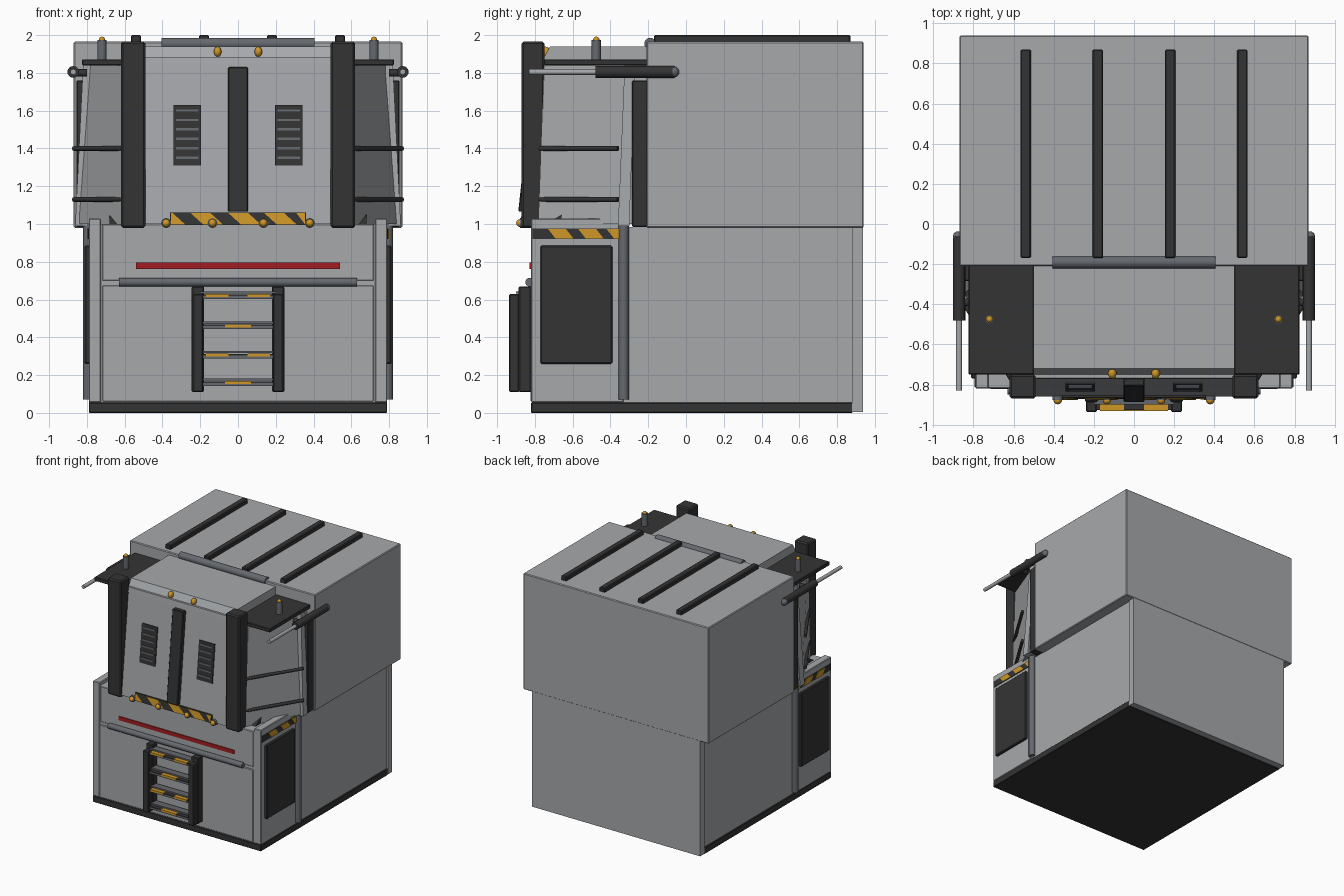
import bpy, bmesh, math
from mathutils import Vector

if "Cube" in bpy.data.objects:
    bpy.data.objects.remove(bpy.data.objects["Cube"])


def mat(name, rgb):
    m = bpy.data.materials.new(name)
    m.diffuse_color = (*rgb, 1)
    m.use_nodes = True
    m.node_tree.nodes["Principled BSDF"].inputs["Base Color"].default_value = m.diffuse_color
    return m


GREY = mat("light_grey_paint", (0.38, 0.395, 0.41))
DARK = mat("black_trim", (0.034, 0.034, 0.034))
STEEL = mat("dark_steel", (0.13, 0.14, 0.155))
AMBER = mat("amber", (0.62, 0.31, 0.02))
RED = mat("red", (0.36, 0.012, 0.015))


def finish(name, bm, m, bevel=0, smooth=False):
    bmesh.ops.recalc_face_normals(bm, faces=bm.faces)
    me = bpy.data.meshes.new(name)
    bm.to_mesh(me)
    bm.free()
    me.materials.append(m)
    o = bpy.data.objects.new(name, me)
    bpy.context.collection.objects.link(o)
    if bevel:
        b = o.modifiers.new("bevel", 'BEVEL')
        b.width, b.segments = bevel, 1
    if smooth:
        bpy.ops.object.select_all(action='DESELECT')
        o.select_set(True)
        bpy.context.view_layer.objects.active = o
        bpy.ops.object.shade_smooth_by_angle(angle=math.radians(40))
    return o


def loft(name, a, b, m, bevel=0):
    """Solid between two matching point loops."""
    bm = bmesh.new()
    va, vb = [bm.verts.new(p) for p in a], [bm.verts.new(p) for p in b]
    n = len(va)
    bm.faces.new(va[::-1])
    bm.faces.new(vb)
    for i in range(n):
        j = (i + 1) % n
        bm.faces.new((va[i], va[j], vb[j], vb[i]))
    return finish(name, bm, m, bevel)


def box(name, x, y, z, m, bevel=0):
    ring = [(x[0], y[0]), (x[1], y[0]), (x[1], y[1]), (x[0], y[1])]
    return loft(name, [(*p, z[0]) for p in ring], [(*p, z[1]) for p in ring], m, bevel)


def rod(name, p, q, r, m, sides=16):
    p, q = Vector(p), Vector(q)
    bm = bmesh.new()
    bmesh.ops.create_cone(bm, cap_ends=True, segments=sides, radius1=r, radius2=r, depth=(q - p).length)
    bm.transform((q - p).to_track_quat('Z', 'Y').to_matrix().to_4x4())
    bmesh.ops.translate(bm, verts=bm.verts, vec=(p + q) / 2)
    return finish(name, bm, m, smooth=True)


def ball(name, p, r, m, scale=(1, 1, 1)):
    bm = bmesh.new()
    bmesh.ops.create_uvsphere(bm, u_segments=14, v_segments=8, radius=r)
    bmesh.ops.scale(bm, verts=bm.verts, vec=scale)
    bmesh.ops.translate(bm, verts=bm.verts, vec=p)
    return finish(name, bm, m, smooth=True)


def hazard(name, lo, hi, z0, z1, place, starts, w, slant):
    """Slanted amber plates clamped to a strip; place maps (u, z, depth) to xyz."""
    for s in starts:
        pts = [(s, z1), (s + w, z1), (s + w + slant, z0), (s + slant, z0)]
        pts = [(min(max(u, lo), hi), z) for u, z in pts]
        loft(name, [place(u, z, 0) for u, z in pts], [place(u, z, 0.004) for u, z in pts], AMBER)


# Rear body and back slab
box("rear_upper_body", (-.87, .87), (-.21, .94), (.98, 1.965), GREY, .006)
box("rear_lower_body", (-.78, .78), (-.33, .89), (.05, .985), GREY)
box("rear_slab", (-.79, .79), (.88, .938), (.005, .985), GREY)
box("base_skirt", (-.79, .79), (-.82, .882), (0, .055), DARK, .004)
for x in (-.54, -.18, .18, .54):
    box("roof_rail", (x - .026, x + .026), (-.17, .87), (1.96, 2.0), DARK, .006)
rod("roof_front_pipe", (-.405, -.19, 1.955), (.405, -.19, 1.955), .031, STEEL)

# Lower front body
box("front_lower_body", (-.785, .785), (-.815, -.33), (.05, 1.0), GREY)
box("front_lower_panel", (-.718, .718), (-.823, -.8), (.06, .675), GREY, .004)
box("front_upper_panel", (-.718, .718), (-.82, -.8), (.70, 1.0), GREY, .004)
box("red_light_strip", (-.54, .54), (-.828, -.81), (.763, .795), RED)
rod("front_pipe", (-.63, -.828, .692), (.63, -.828, .692), .023, STEEL)

# Upper cab shell: narrow front, flaring sides, leaning front face
half_low = [(.5, -.86), (.62, -.78), (.85, -.34), (.85, -.2)]
half_high = [(.5, -.77), (.62, -.75), (.79, -.30), (.79, -.2)]


def full(half, z):
    return [(x, y, z) for x, y in half] + [(-x, y, z) for x, y in half[::-1]]


loft("cab_shell", full(half_low, 1.0), full(half_high, 1.845), GREY)
loft("cab_brow", [(-.5, -.773, 1.845), (.5, -.773, 1.845), (.5, -.2, 1.845), (-.5, -.2, 1.845)],
     [(-.5, -.768, 1.885), (.5, -.768, 1.885), (.5, -.2, 1.885), (-.5, -.2, 1.885)], GREY)
loft("cab_roof", [(-.5, -.75, 1.885), (.5, -.75, 1.885), (.5, -.2, 1.885), (-.5, -.2, 1.885)],
     [(-.5, -.72, 1.94), (.5, -.72, 1.94), (.5, -.2, 1.94), (-.5, -.2, 1.94)], GREY)


def face_y(z):
    """Depth of the leaning cab front at height z."""
    return -.86 + (z - 1.0) * .09 / .845


def face_slab(name, x0, x1, z0, z1, out, m, bevel=0):
    def ring(z):
        y = face_y(z)
        return [(x0, y - out, z), (x1, y - out, z), (x1, y + .02, z), (x0, y + .02, z)]
    return loft(name, ring(z0), ring(z1), m, bevel)


face_slab("centre_beam", -.052, .052, 1.065, 1.83, .035, DARK, .005)
face_slab("hazard_bar", -.36, .36, .995, 1.06, .012, DARK)
hazard("hazard_bar_stripe", -.355, .355, .998, 1.057,
       lambda u, z, d: (u, face_y(z) - .0125 - d, z),
       (-.45, -.25, -.05, .14, .31), .105, .065)
for x in (-.38, -.135, .135, .38):
    rod("marker_lamp_socket", (x, -.82, 1.005), (x, -.878, 1.005), .026, STEEL)
    ball("marker_lamp", (x, -.878, 1.005), .021, AMBER)

# Ladder
for k, z in enumerate((.625, .465, .31, .165)):
    box("ladder_rung", (-.2, .2), (-.925, -.85), (z - .022, z - .006), STEEL)
    box("ladder_rung_lip", (-.2, .2), (-.90, -.84), (z + .006, z + .018), STEEL)
    box("ladder_rung_grip", (-.19, .19), (-.928, -.85), (z - .006, z + .002), DARK)
    for x in ((-.07, .07),) if k % 2 else ((-.17, -.05), (.05, .17)):
        box("ladder_rung_stripe", x, (-.931, -.85), (z - .012, z + .004), AMBER)

# Everything mirrored left and right
for s in (-1, 1):
    def X(a, b):
        return (min(s * a, s * b), max(s * a, s * b))

    # Ladder rails
    box("ladder_rail_rear", X(.18, .245), (-.886, -.82), (.11, .67), DARK, .006)
    box("ladder_rail_front", X(.185, .24), (-.937, -.884), (.11, .63), DARK, .006)

    # Cab posts, vents and lamps
    box("cab_post", X(.49, .62), (-.87, -.75), (.98, 1.965), DARK, .01)
    face_slab("vent", *X(.195, .342), 1.31, 1.63, .008, DARK)
    for i in range(6):
        z = 1.345 + i * .05
        face_slab("vent_slat", *X(.21, .327), z, z + .012, .014, STEEL)
    ball("brow_lamp", (s * .108, -.745, 1.912), .021, AMBER, (1, 1.3, 1.3))

    # Side roof plates and beacons
    box("side_roof_plate", X(.5, .825), (-.75, -.2), (1.84, 1.872), DARK, .004)
    rod("beacon_base", (s * .72, -.475, 1.87), (s * .72, -.475, 1.975), .024, STEEL)
    ball("beacon_lamp", (s * .72, -.475, 1.975), .017, AMBER)

    # Side window bars, frame and dark column
    for z in (1.13, 1.40):
        rod("window_bar", (s * .6, -.79, z), (s * .868, -.36, z), .013, DARK, 10)
    loft("window_rear_frame",
         [(s * x, y, .99) for x, y in ((.80, -.36), (.862, -.36), (.862, -.30), (.80, -.30))],
         [(s * x, y, 1.84) for x, y in ((.76, -.325), (.82, -.325), (.82, -.27), (.76, -.27))], GREY)
    box("rear_column", X(.78, .855), (-.285, -.2), (.985, 1.76), DARK, .005)

    # Side arm with slim front rod
    rod("side_arm", (s * .872, -.48, 1.805), (s * .872, -.06, 1.805), .031, DARK)
    ball("side_arm_end", (s * .875, -.065, 1.805), .029, STEEL)
    rod("side_arm_tip", (s * .872, -.83, 1.805), (s * .872, -.47, 1.805), .015, GREY)
    rod("side_arm_strut", (s * .80, -.39, 1.80), (s * .872, -.39, 1.80), .02, DARK, 10)

    # Lower side: raised wall, dark hatch, hazard strip and upright pipe
    box("deck_side_wall", X(.725, .79), (-.82, -.33), (.055, 1.028), GREY, .005)
    box("side_hatch", X(.78, .812), (-.77, -.39), (.26, .885), DARK, .006)
    box("side_hazard_strip", X(.78, .794), (-.812, -.355), (.92, .975), DARK)
    hazard("side_hazard_stripe", -.81, -.356, .922, .973,
           lambda u, z, d: (s * (.7945 + d), u, z), (-.73, -.57, -.42), .095, .04)
    rod("upright_pipe", (s * .793, -.33, .07), (s * .793, -.33, 1.0), .027, STEEL)
    loft("deck_wedge", [(s * x, -.74, 1.0) for x in (.63, .68)] + [(s * x, -.63, 1.0) for x in (.68, .63)],
         [(s * x, -.65, 1.055) for x in (.63, .68)] + [(s * x, -.63, 1.055) for x in (.68, .63)], DARK)
